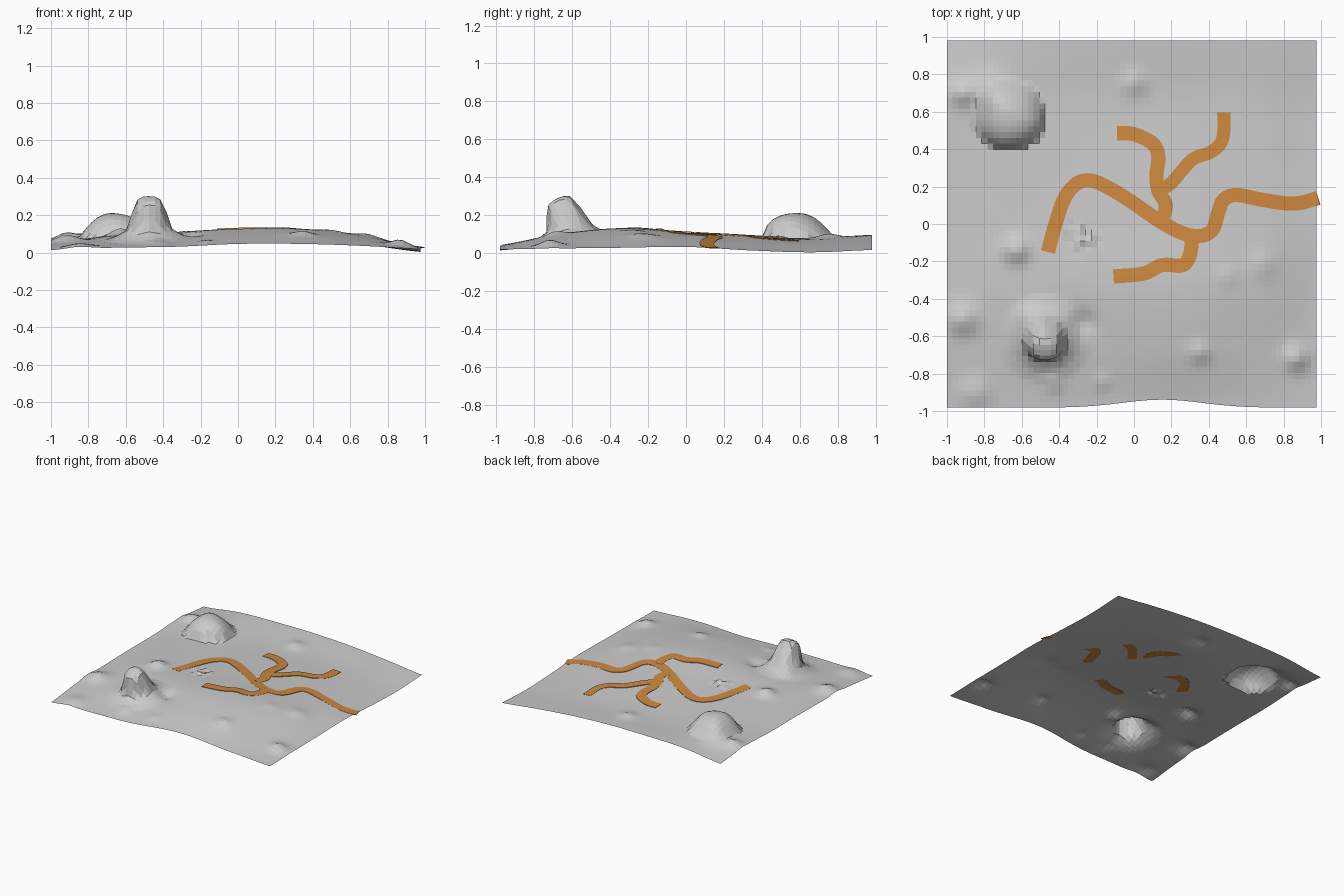
import bpy, bmesh, random
from math import exp, sin, hypot
from mathutils import Vector

if "Cube" in bpy.data.objects:
    bpy.data.objects.remove(bpy.data.objects["Cube"])

random.seed(4)

# Coarse heights: rows y = -1..1, columns x = -1..1
BASE = [
    [.012, .025, .03, .045, .045, .035, .018],
    [.045, .06, .075, .095, .10, .068, .022],
    [.055, .09, .11, .128, .128, .092, .025],
    [.06, .085, .097, .108, .106, .08, .03],
    [.06, .08, .084, .09, .087, .058, .012],
    [.07, .08, .078, .078, .068, .044, .002],
    [.045, .085, .095, .095, .08, .05, .015]]

# Small hillocks and hollows: x, y, radius, height
BUMPS = [(0, .75, .08, .022), (-.63, -.14, .08, .04), (-.92, -.51, .10, .04),
         (-.55, -.5, .09, .025), (-.27, -.53, .08, -.025), (.35, -.69, .07, .02),
         (.87, -.72, .08, .035), (.69, -.22, .09, .014), (.5, -.28, .07, .008),
         (-.17, -.85, .06, .01), (-.85, -.91, .11, .025), (-.43, -.85, .07, .015),
         (-.92, .70, .08, .035), (-.77, .71, .12, .035)]

# Rock tower profile: radius, height above ground
TOWER = [(0, .215), (.05, .21), (.075, .19), (.09, .155), (.10, .09),
         (.125, .045), (.18, .014), (.24, 0)]


def cubic(p, t):
    a, b, c, d = p
    return b + .5 * t * (c - a + t * (2*a - 5*b + 4*c - d + t * (3*(b - c) + d - a)))


def spline(vals, u):
    n = len(vals) - 1
    u = min(max(u, 0), 1) * n
    i = min(int(u), n - 1)
    return cubic([vals[min(max(i + k, 0), n)] for k in (-1, 0, 1, 2)], u - i)


def tower(dx, dy):
    d = hypot(dx, dy)
    for (r0, h0), (r1, h1) in zip(TOWER, TOWER[1:]):
        if d < r1:
            h = h0 + (h1 - h0) * (d - r0) / (r1 - r0)
            return h * (1 + 1.2 * dy) if d < .1 else h      # top slopes to the front
    return 0


def height(x, y):
    z = spline([spline(row, (x + 1) / 2) for row in BASE], (y + 1) / 2)
    for bx, by, r, h in BUMPS:
        z += h * exp(-((x - bx)**2 + (y - by)**2) / (r * r) * 1.6)
    # Large dome: steep to the front right, fading out to the back left
    dx, dy = (x + .67) / .19, (y - .575) / (.17 if y < .575 else .21)
    d = hypot(dx, dy)
    if 0 < d < 1:
        back = min(1, max(0, .5 + .6 * (dy - .55 * dx) / d))
        z += .13 * (1 - d**2.2)**(.5 + .9 * back)
    return z


# Terrain sheet
N = 64
bm = bmesh.new()
bmesh.ops.create_grid(bm, x_segments=N, y_segments=N, size=1)
for v in bm.verts:
    x, y = v.co.x * .988 - .012, v.co.y * .982
    z = height(x, y)
    t = tower(x + .475, y + .615)
    z += t
    y -= .40 * max(0, t - .06)                      # tower leans to the front
    y += .042 * exp(-((x - .15) / .3)**2) * exp(-(y + .98) / .12)    # bowed front edge
    w = exp(-(((x + .28)**2 + (y + .07)**2) / .0075)**2)             # crumpled patch
    z += w * random.uniform(-.012, .012)
    v.co = (x, y, max(z, 0))
me = bpy.data.meshes.new("terrain")
bm.to_mesh(me)
bm.free()
terrain = bpy.data.objects.new("terrain", me)
bpy.context.collection.objects.link(terrain)

# Branching roads draped over the ground
orange = bpy.data.materials.new("orange")
orange.diffuse_color = (.62, .25, .05, 1)
orange.use_nodes = True
orange.node_tree.nodes["Principled BSDF"].inputs["Base Color"].default_value = orange.diffuse_color


def road(name, pts, width=.076, lift=0):
    count = len(pts) * 7
    line = [Vector((spline([p[0] for p in pts], i / count),
                    spline([p[1] for p in pts], i / count))) for i in range(count + 1)]
    bm = bmesh.new()
    rings = []
    for i, p in enumerate(line):
        t = (line[min(i + 1, count)] - line[max(i - 1, 0)]).normalized()
        side = Vector((-t.y, t.x))
        top, bottom = [], []
        for k in (-.5, -.25, 0, .25, .5):
            q = p + side * (k * width)
            z = height(q.x, q.y)
            top.append(bm.verts.new((q.x, q.y, z + .004 + lift)))
            bottom.append(bm.verts.new((q.x, q.y, z + .0005 + .003 * sin(9 * q.x + 7 * q.y))))
        rings.append(top + bottom[::-1])
    for a, b in zip(rings, rings[1:]):
        for j in range(10):
            bm.faces.new((a[j], b[j], b[(j + 1) % 10], a[(j + 1) % 10]))
    bm.faces.new(rings[0])
    bm.faces.new(rings[-1][::-1])
    bmesh.ops.recalc_face_normals(bm, faces=bm.faces)
    me = bpy.data.meshes.new(name)
    bm.to_mesh(me)
    bm.free()
    me.materials.append(orange)
    bpy.context.collection.objects.link(bpy.data.objects.new(name, me))


road("main_road", [(-.46, -.15), (-.42, 0), (-.37, .14), (-.3, .22), (-.22, .23), (-.12, .185),
                   (0, .11), (.13, .02), (.25, -.045), (.35, -.065), (.42, -.03), (.45, .06),
                   (.48, .13), (.55, .155), (.68, .13), (.82, .11), (.9, .115), (.985, .14)])
road("north_branch", [(.15, .02), (.17, .1), (.13, .18), (.12, .26), (.13, .36),
                      (.1, .43), (0, .48), (-.09, .485)], lift=.0006)
road("northeast_branch", [(.14, .18), (.2, .22), (.26, .29), (.32, .35), (.42, .39),
                          (.475, .46), (.48, .595)], .07, .0012)
road("south_branch", [(.31, -.07), (.3, -.16), (.26, -.22), (.15, -.22), (.05, -.265),
                      (-.11, -.28)], lift=.0006)
